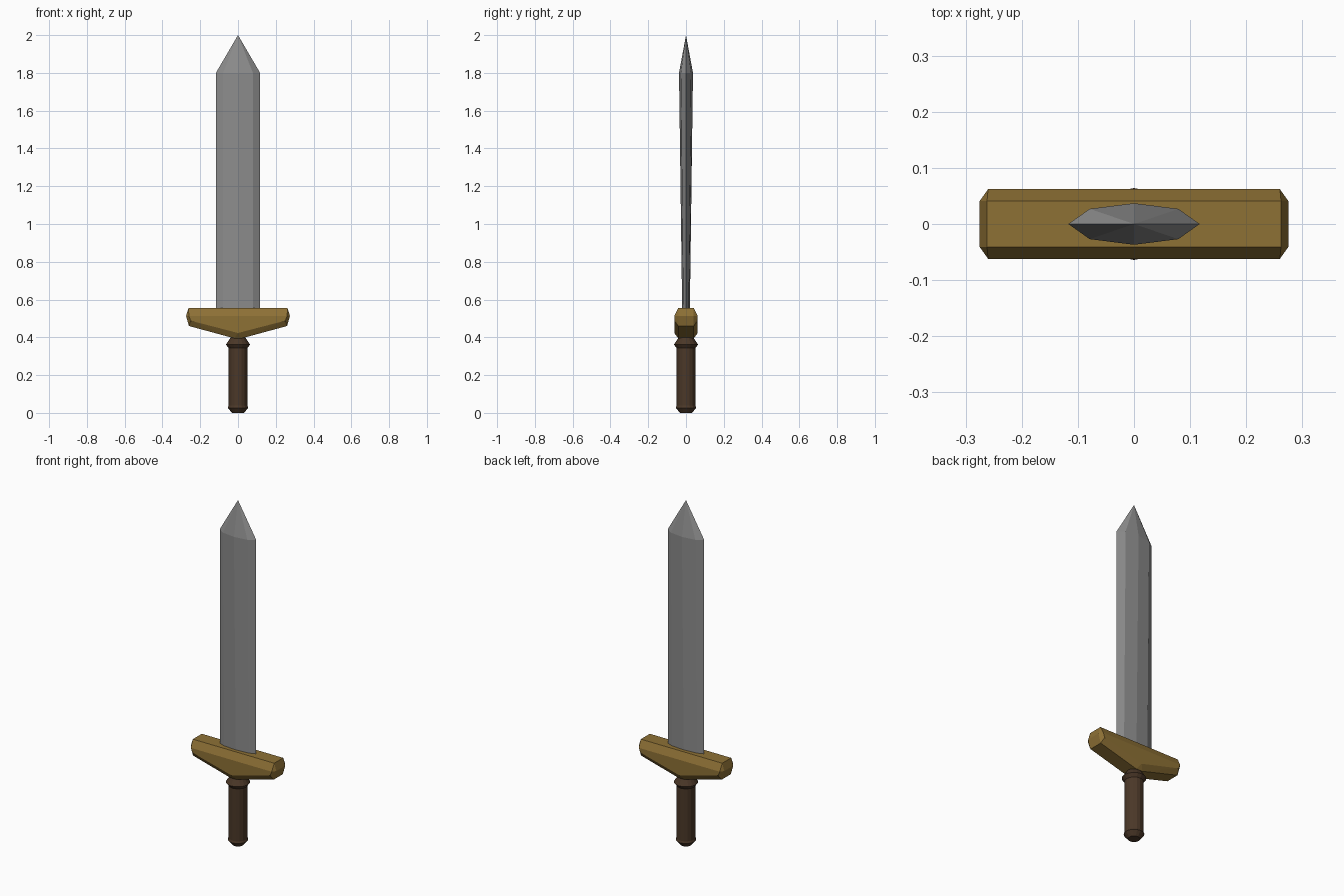
import bpy, bmesh
from math import cos, sin, pi

if "Cube" in bpy.data.objects:
    bpy.data.objects.remove(bpy.data.objects["Cube"])


def finish(name, bm, color=None):
    bmesh.ops.recalc_face_normals(bm, faces=bm.faces[:])
    mesh = bpy.data.meshes.new(name)
    bm.to_mesh(mesh)
    bm.free()
    obj = bpy.data.objects.new(name, mesh)
    bpy.context.collection.objects.link(obj)
    if color:
        mat = bpy.data.materials.new(name + "_colour")
        mat.diffuse_color = (*color, 1)
        mat.use_nodes = True
        mat.node_tree.nodes["Principled BSDF"].inputs["Base Color"].default_value = mat.diffuse_color
        mesh.materials.append(mat)
    return obj


def loft(bm, rings):
    """Skin a stack of closed rings, capping both ends."""
    loops = [[bm.verts.new(p) for p in ring] for ring in rings]
    for a, b in zip(loops, loops[1:]):
        for i in range(len(a)):
            j = (i + 1) % len(a)
            bm.faces.new((a[i], a[j], b[j], b[i]))
    bm.faces.new(loops[0])
    bm.faces.new(loops[-1])
    return loops


# Blade: eight-sided section that thickens upward, then a pyramid tip
def blade_ring(z, shoulder, ridge):
    half = [(0.117, 0), (0.079, shoulder), (0, ridge), (-0.079, shoulder)]
    return [(x, y, z) for x, y in half] + [(-x, -y, z) for x, y in half]


bm = bmesh.new()
top = loft(bm, [blade_ring(0.52, 0.014, 0.02), blade_ring(1.8, 0.027, 0.037)])[-1]
bmesh.ops.delete(bm, geom=[f for f in bm.faces if all(v in top for v in f.verts)],
                 context='FACES_ONLY')
tip = bm.verts.new((0, 0, 2))
for i in range(8):
    bm.faces.new((top[i], top[(i + 1) % 8], tip))
finish("blade", bm, (0.27, 0.27, 0.27))

# Guard: chamfered wedge, the hull of inner and outer front profiles
outer = [(0.26, 0.513), (0.25, 0.488), (0, 0.423)]
inner = [(0.262, 0.555), (0.275, 0.513), (0.26, 0.46), (0.02, 0.395)]
bm = bmesh.new()
for profile, depth in ((outer, 0.062), (inner, 0.041)):
    for x, z in profile:
        for sx in ((-1, 1) if x else (1,)):
            for sy in (-1, 1):
                bm.verts.new((sx * x, sy * depth, z))
bmesh.ops.convex_hull(bm, input=bm.verts[:])
bmesh.ops.dissolve_limit(bm, angle_limit=0.02, verts=bm.verts[:], edges=bm.edges[:])
finish("guard", bm, (0.27, 0.164, 0.036))

# Grip: turned handle with a collar at the top and a small pommel
profile = [(0.032, 0), (0.054, 0.027), (0.05, 0.038), (0.05, 0.343),
           (0.064, 0.362), (0.038, 0.4), (0.038, 0.43)]
SIDES = 16
bm = bmesh.new()
loft(bm, [[(r * cos(2 * pi * i / SIDES), r * sin(2 * pi * i / SIDES), z)
           for i in range(SIDES)] for r, z in profile])
finish("grip", bm, (0.07, 0.039, 0.021))
